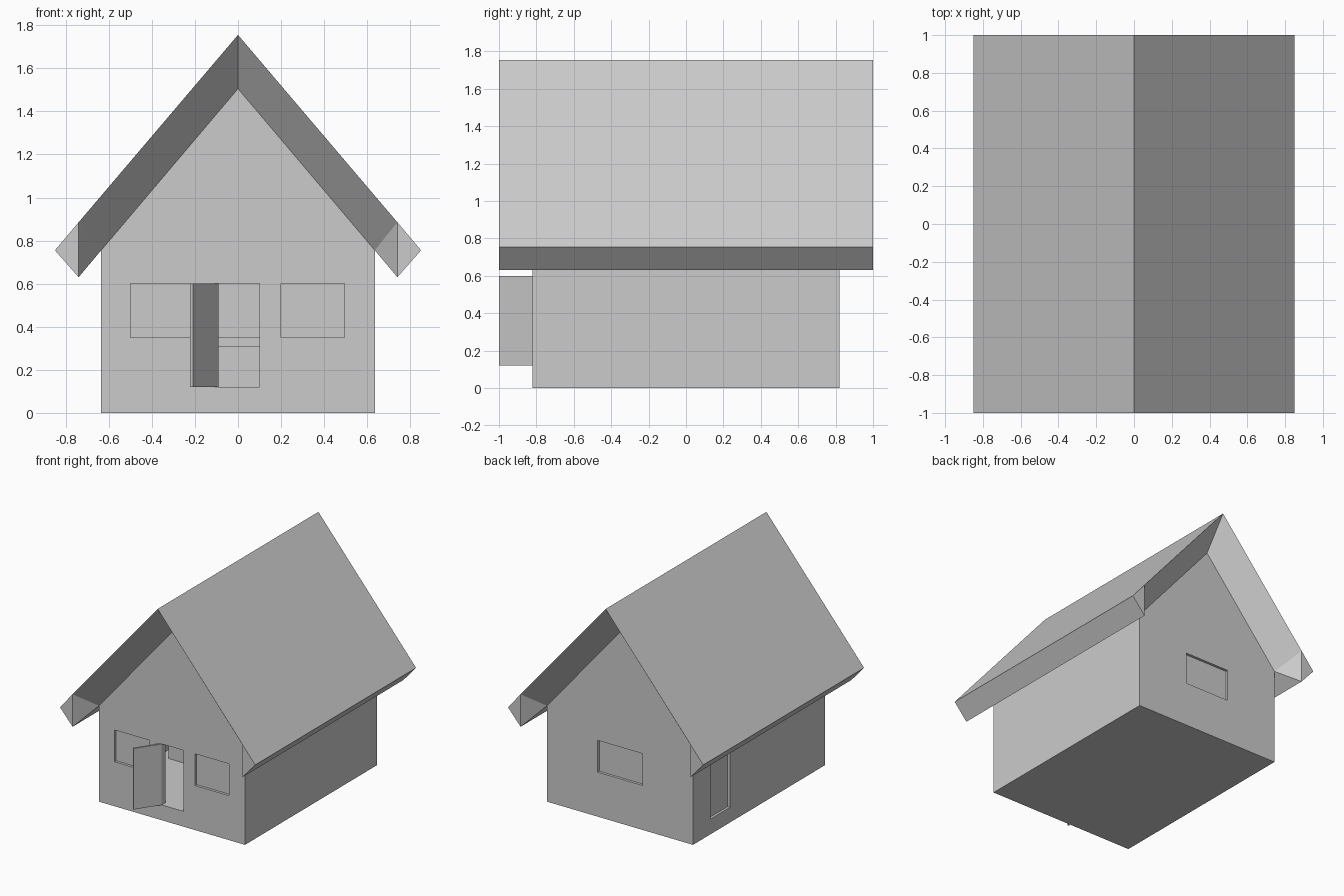
import bpy, bmesh, math
from mathutils import Vector

cube = bpy.data.objects.get("Cube")
if cube:
    bpy.data.objects.remove(cube, do_unlink=True)

GREY = (0.6, 0.6, 0.6, 1)
grey = bpy.data.materials.new("plain_grey")
grey.use_nodes = True
grey.diffuse_color = GREY
bsdf = next(n for n in grey.node_tree.nodes if n.type == 'BSDF_PRINCIPLED')
bsdf.inputs["Base Color"].default_value = GREY


def finish(name, bm):
    """Turn a bmesh into a named, outward-facing object."""
    bmesh.ops.remove_doubles(bm, verts=bm.verts, dist=0.0001)
    bmesh.ops.recalc_face_normals(bm, faces=bm.faces)
    mesh = bpy.data.meshes.new(name)
    bm.to_mesh(mesh)
    bm.free()
    mesh.materials.append(grey)
    ob = bpy.data.objects.new(name, mesh)
    bpy.context.collection.objects.link(ob)
    return ob


def box(name, x, y, z):
    bm = bmesh.new()
    bmesh.ops.create_cube(bm, size=1)
    for v in bm.verts:
        v.co = [r[0] if c < 0 else r[1] for c, r in zip(v.co, (x, y, z))]
    return finish(name, bm)


def gable_prism(name, half_w, half_d, base, eave, ridge):
    """House-shaped pentagon extruded along y."""
    bm = bmesh.new()
    outline = [(-half_w, base), (half_w, base), (half_w, eave), (0, ridge), (-half_w, eave)]
    face = bm.faces.new([bm.verts.new((x, -half_d, z)) for x, z in outline])
    ext = bmesh.ops.extrude_face_region(bm, geom=[face])
    verts = [g for g in ext["geom"] if isinstance(g, bmesh.types.BMVert)]
    bmesh.ops.translate(bm, verts=verts, vec=(0, 2 * half_d, 0))
    return finish(name, bm)


def cut(target, cutter):
    mod = target.modifiers.new("cut", 'BOOLEAN')
    mod.operation = 'DIFFERENCE'
    mod.solver = 'EXACT'
    mod.object = cutter
    bpy.context.view_layer.update()
    deps = bpy.context.evaluated_depsgraph_get()
    mesh = bpy.data.meshes.new_from_object(target.evaluated_get(deps))
    target.modifiers.clear()
    target.data = mesh
    bpy.data.objects.remove(cutter, do_unlink=True)


W, D, EAVE, RIDGE = 0.635, 0.82, 0.755, 1.505
WALL, SILL, HEAD = 0.05, 0.12, 0.6
WINDOW_Z = (0.35, HEAD)
DOOR_Z = (SILL, HEAD)

# Hollow walls with a raised floor
walls = gable_prism("walls", W, D, 0, EAVE, RIDGE)
cut(walls, gable_prism("room", W - WALL, D - WALL, SILL, EAVE, RIDGE - 0.06))

# Openings: name, x range, y range, z range, panel recess direction
front, back, side = (-D - 0.1, -D + 0.1), (D - 0.1, D + 0.1), (-W - 0.1, -W + 0.1)
front_pane, back_pane = (-D + 0.02, -D + 0.03), (D - 0.03, D - 0.02)
for name, x, z, hole, pane in (
        ("front_right_window", (-0.5, -0.2), WINDOW_Z, front, front_pane),
        ("front_left_window", (0.2, 0.495), WINDOW_Z, front, front_pane),
        ("back_window", (-0.195, 0.195), WINDOW_Z, back, back_pane),
        ("doorway", (-0.09, 0.1), DOOR_Z, front, None)):
    cut(walls, box("cutter", x, hole, z))
    if pane:
        box(name, x, pane, z)
cut(walls, box("cutter", side, (0.36, 0.6), DOOR_Z))
box("side_door", (-W + 0.02, -W + 0.03), (0.36, 0.6), DOOR_Z)

# Counter inside the room
box("counter", (-0.5, 0.4), (-0.15, 0.3), (SILL, 0.295))
box("counter_top", (-0.5, 0.4), (-0.15, 0.3), (0.295, 0.31))

# Front door, swung open about its hinge
hinge, free = Vector((-0.09, -D, 0)), Vector((-0.21, -0.999, 0))
door = box("front_door", (0, (free - hinge).length), (-0.015, 0), DOOR_Z)
door.location = hinge
swing = free - hinge
door.rotation_euler.z = math.atan2(swing.y, swing.x)

# Roof: thick slopes whose gable ends splay back to the walls
bm = bmesh.new()


def faces(*polys):
    for poly in polys:
        bm.faces.new([bm.verts.new(p) for p in poly])


for sx in (-1, 1):
    ends = []
    for sy in (-1, 1):
        top, knee, tip, drip = [(sx * x, sy, z) for x, z in
                                ((0, 1.755), (0.74, 0.885), (0.85, 0.755), (0.74, 0.63))]
        peak, eave = (0, sy * D, RIDGE), (sx * W, sy * D, EAVE)
        faces((top, knee, eave, peak), (knee, tip, drip), (knee, drip, eave))
        ends.append((top, knee, tip, drip, eave, peak))
    a, b = ends
    # Slope, fascia and soffit run from end to end
    for i in range(4):
        faces((a[i], a[i + 1], b[i + 1], b[i]))
roof = finish("roof", bm)
